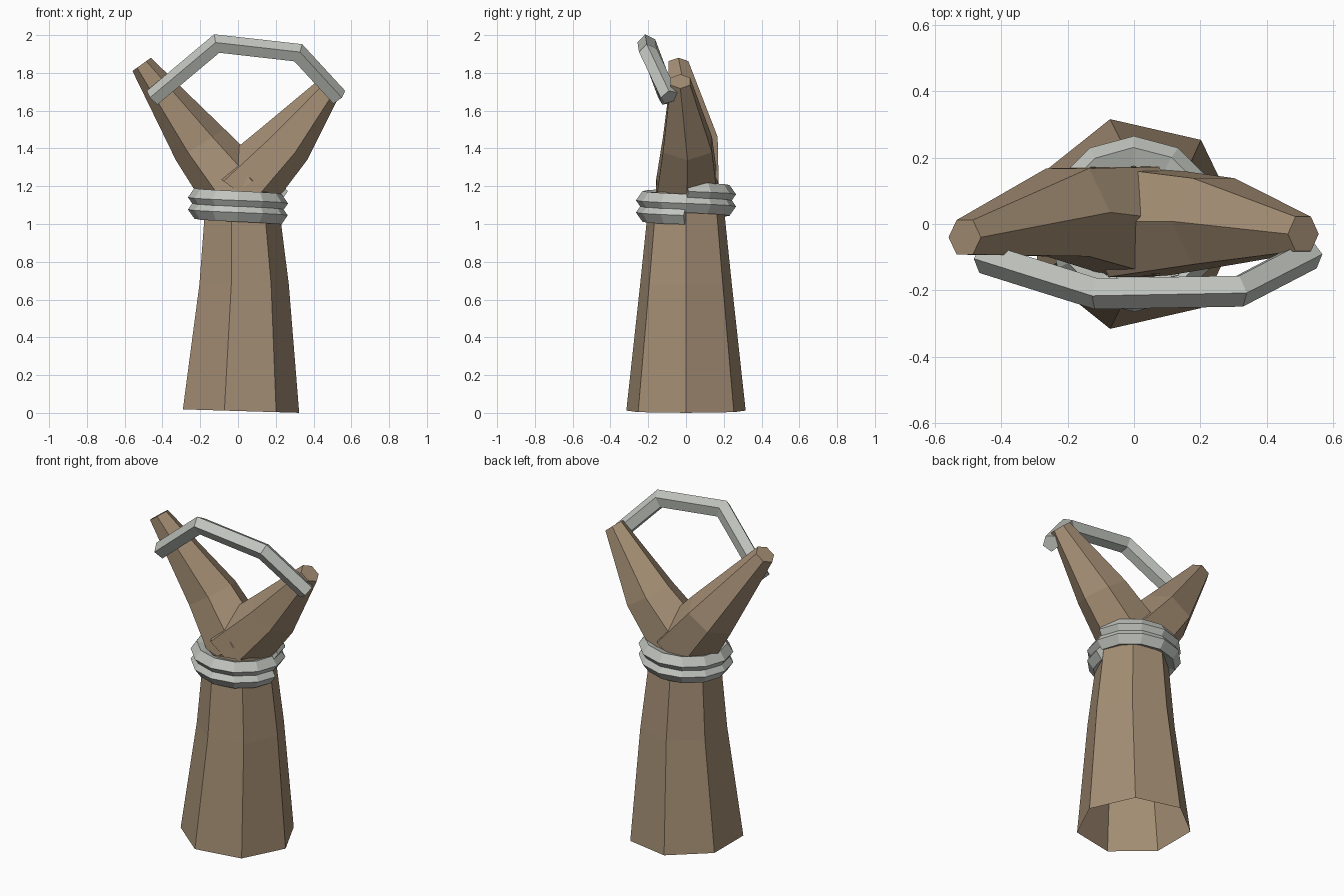
import bpy, bmesh, math
from mathutils import Vector

if "Cube" in bpy.data.objects:
    bpy.data.objects.remove(bpy.data.objects["Cube"])


def material(name, rgb):
    m = bpy.data.materials.new(name)
    m.diffuse_color = (*rgb, 1.0)
    m.use_nodes = True
    m.node_tree.nodes["Principled BSDF"].inputs["Base Color"].default_value = m.diffuse_color
    return m


WOOD = material("brown wood", (0.37, 0.27, 0.175))
ROPE = material("grey cord", (0.54, 0.56, 0.52))


def loft(name, centres, radii, sides, refs, mat, phase=0.0, normals=None, caps=(True, True)):
    """Polygonal tube along a path; refs give the direction of the first corner."""
    pts = [Vector(c) for c in centres]
    n = len(pts)
    bm = bmesh.new()
    rings = []
    for i, p in enumerate(pts):
        before = (p - pts[max(i - 1, 0)]).normalized()
        after = (pts[min(i + 1, n - 1)] - p).normalized()
        t = Vector(normals[i]).normalized() if normals else (before + after).normalized()
        ref = Vector(refs[i])
        u = (ref - t * ref.dot(t)).normalized()
        v = t.cross(u)
        # widen mitred corners so the tube keeps its thickness
        mitre = 1.0
        if 0 < i < n - 1 and not normals:
            mitre = 1.0 / max(0.5, t.dot(after))
        ring = []
        for k in range(sides):
            a = phase + 2 * math.pi * k / sides
            ring.append(bm.verts.new(p + radii[i] * (math.cos(a) * u + mitre * math.sin(a) * v)))
        rings.append(ring)
    for r0, r1 in zip(rings, rings[1:]):
        for k in range(sides):
            j = (k + 1) % sides
            bm.faces.new((r0[k], r0[j], r1[j], r1[k]))
    if caps[0]:
        bm.faces.new(rings[0][::-1])
    if caps[1]:
        bm.faces.new(rings[-1])
    me = bpy.data.meshes.new(name)
    bm.to_mesh(me)
    bm.free()
    me.materials.append(mat)
    ob = bpy.data.objects.new(name, me)
    bpy.context.collection.objects.link(ob)
    return ob


X = (1, 0, 0)

# Seven-sided trunk, open underneath
loft("trunk", [(0, 0, 0.01), (0.02, 0, 0.68), (0.01, 0, 1.17)], [0.324, 0.249, 0.197],
     7, [X] * 3, WOOD, normals=[(0.03, 0, 1), (0, 0, 1), (0, 0, 1)], caps=(False, False))

# Two forked branches, six-sided
UP = [(-0.6, 0, 0.8), (-0.54, 0, 0.84), (-0.58, 0, 0.81)]
loft("left_branch", [(0, 0.008, 1.17), (-0.2, 0.035, 1.42), (-0.51, -0.04, 1.845)],
     [0.19, 0.153, 0.06], 6, [X] * 3, WOOD, normals=UP, caps=(False, True))
UP = [(0.6, 0, 0.8), (0.55, 0, 0.84), (0.63, 0, 0.77)]
loft("right_branch", [(0, 0.005, 1.17), (0.24, 0.008, 1.42), (0.51, -0.03, 1.755)],
     [0.19, 0.15, 0.06], 6, [X] * 3, WOOD, normals=UP, caps=(False, True))

# Cord wound twice round the neck
TURN = 12
path, radial = [], []
for i in range(2 * TURN + 1):
    a = -2 * math.pi * i / TURN
    d = (math.cos(a), math.sin(a), 0)
    radial.append(d)
    path.append((0.215 * d[0], 0.215 * d[1], 1.045 + 0.064 * i / TURN))
loft("neck_binding", path, [0.05] * len(path), 5, radial, ROPE)

# Bent cord bridging the branch tips
arc = [(-0.45, -0.10, 1.668), (-0.11, -0.207, 1.953), (0.315, -0.20, 1.905), (0.53, -0.088, 1.672)]
loft("sling_cord", arc, [0.05] * 4, 5, [(0, -0.94, -0.34)] * 4, ROPE, phase=math.radians(-28))
